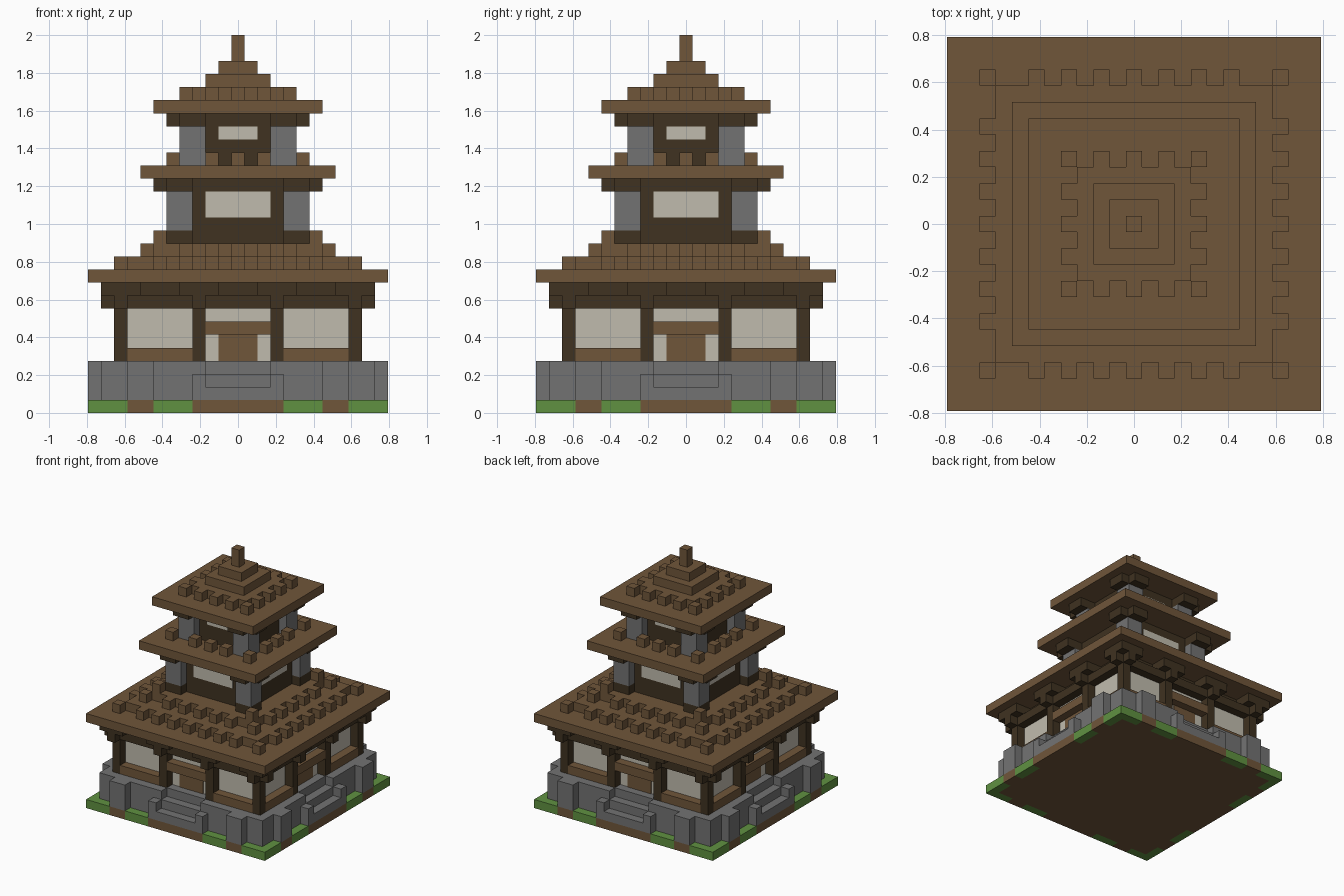
import bpy
import bmesh
from mathutils import Matrix, Vector

cube = bpy.data.objects.get("Cube")
if cube:
    bpy.data.objects.remove(cube, do_unlink=True)

V = 2 / 29       # one block
THIN = 0.08      # plate thickness in blocks


def material(name, r, g, b):
    m = bpy.data.materials.new(name)
    m.use_nodes = True
    m.diffuse_color = (r, g, b, 1)
    m.node_tree.nodes["Principled BSDF"].inputs["Base Color"].default_value = (r, g, b, 1)
    return m


wood = material("brown wood", 0.162, 0.093, 0.042)
dark = material("dark timber", 0.05, 0.032, 0.015)
stone = material("grey stone", 0.171, 0.171, 0.171)
grass = material("green grass", 0.117, 0.285, 0.053)
paper = material("cream paper", 0.53, 0.5, 0.42)


class Part:
    """Blocks collected into one object; front sits at -y, sizes in blocks."""

    def __init__(self, name, mat):
        self.name, self.mat, self.bm = name, mat, bmesh.new()

    def box(self, x0, x1, y0, y1, z0, z1, turn=0):
        size = Vector((x1 - x0, y1 - y0, z1 - z0)) * V
        mid = Vector((x0 + x1, y0 + y1, z0 + z1)) * V / 2
        spin = Matrix.Rotation(turn * 1.5707963268, 4, 'Z')
        bmesh.ops.create_cube(self.bm, size=1, matrix=spin @ Matrix.Translation(mid) @ Matrix.Diagonal((*size, 1)))
        return self

    def slab(self, half, z0, z1):
        return self.box(-half, half, -half, half, z0, z1)

    def sides(self, x0, x1, near, far, z0, z1, mirror=False):
        """Repeat a box on all four sides, near..far out from the centre."""
        for turn in range(4):
            self.box(x0, x1, -far, -near, z0, z1, turn)
            if mirror:
                self.box(-x1, -x0, -far, -near, z0, z1, turn)
        return self

    def done(self):
        mesh = bpy.data.meshes.new(self.name)
        self.bm.to_mesh(mesh)
        self.bm.free()
        mesh.materials.append(self.mat)
        ob = bpy.data.objects.new(self.name, mesh)
        bpy.context.collection.objects.link(ob)


# Ground with grass showing wherever nothing stands on the rim
soil = Part("ground_soil", wood).slab(10.5, 0, 1)
soil.sides(-3.5, 3.5, 10.5, 11.5, 0, 1)
soil.sides(6.5, 8.5, 10.5, 11.5, 0, 1, True).done()
turf = Part("grass_patches", grass)
turf.sides(3.5, 6.5, 10.5, 11.5, 0, 1, True)
turf.sides(-11.5, -8.5, 10.5, 11.5, 0, 1)
turf.sides(8.5, 10.5, 10.5, 11.5, 0, 1).done()

# Stone terrace with buttresses and a stair on each side
terrace = Part("stone_terrace", stone).slab(9.5, 1, 4)
terrace.sides(-10.5, -2.5, 9.5, 10.5, 1, 4)
terrace.sides(2.5, 9.5, 9.5, 10.5, 1, 4)
terrace.sides(6.5, 8.5, 10.5, 11.5, 1, 4, True).done()
stairs = Part("stone_stairs", stone)
stairs.sides(-2.5, 2.5, 9.5, 10.5, 1, 3)
stairs.sides(-2.5, 2.5, 10.5, 11.5, 1, 2)
stairs.sides(2.5, 3.5, 10.5, 11.5, 1, 3, True).done()

# Ground storey
Part("paper_walls", paper).slab(8.5, 4, 8).done()
Part("window_sills", wood).sides(3.5, 8.5, 8.5, 9.5, 4, 5, True).done()
Part("doors", wood).sides(-1.5, 1.5, 8.5, 8.5 + THIN, 4, 6).done()
Part("door_lintels", wood).sides(-2.5, 2.5, 8.5, 9.5, 6, 7).done()
posts = Part("timber_posts", dark)
posts.sides(2.5, 3.5, 8.5, 9.5, 4, 8, True)
posts.sides(8.5, 9.5, 8.5, 9.5, 4, 8).done()
beams = Part("timber_beams", dark).slab(9.5, 8, 9).slab(8.5, 9, 10)
for x in (3, 9):
    beams.sides(x - 0.5, x + 0.5, 9.5, 10.5, 8, 9, True)
    beams.sides(x - 1.5, x + 1.5, 8.5, 10.5, 9, 10, True)
beams.done()


def tile_ring(part, ring, z, gap=2):
    """Alternate blocks along a square ring, plus its four corners."""
    part.sides(ring - 0.5, ring + 0.5, ring - 0.5, ring + 0.5, z, z + 1)
    for x in range(0, ring - gap + 1, 2):
        part.sides(x - 0.5, x + 0.5, ring - 0.5, ring + 0.5, z, z + 1, x > 0)


# Lower roof
roof = Part("lower_roof", wood).slab(11.5, 10, 11).slab(8.5, 11, 12).slab(6.5, 12, 13)
tile_ring(roof, 9, 11)
tile_ring(roof, 7, 12)
roof.sides(5.5, 6.5, 5.5, 6.5, 13, 14)
roof.done()


def upper_storey(name, core, base, foot, sill, top, window):
    """Dark core, stone corner pillars, paper windows and eave brackets."""
    lo, hi = core - 1, core + 1
    body = Part(name + "_core", dark).slab(core, base, top + 1)
    if foot > base:
        body.sides(lo, hi, lo, hi, base, foot)
    body.done()
    Part(name + "_pillars", stone).sides(lo, hi, lo, hi, foot, top).done()
    Part(name + "_windows", paper).sides(-window, window, core, core + THIN, sill, top).done()
    brackets = Part(name + "_brackets", dark)
    brackets.sides(lo, hi, lo, hi + 1, top, top + 1, True).done()


# Middle storey and roof
upper_storey("middle", 4.5, 13, 14, 15, 17, 2.5)
roof = Part("middle_roof", wood).slab(7.5, 18, 19)
tile_ring(roof, 5, 19, 3)
roof.done()

# Top storey, roof and spire
upper_storey("top", 3.5, 19, 19, 21, 22, 1.5)
roof = Part("top_roof", wood).slab(6.5, 23, 24).slab(3.5, 24, 25)
roof.slab(2.5, 25, 26).slab(1.5, 26, 27)
tile_ring(roof, 4, 24)
roof.done()
Part("spire", wood).slab(0.5, 27, 29).done()
